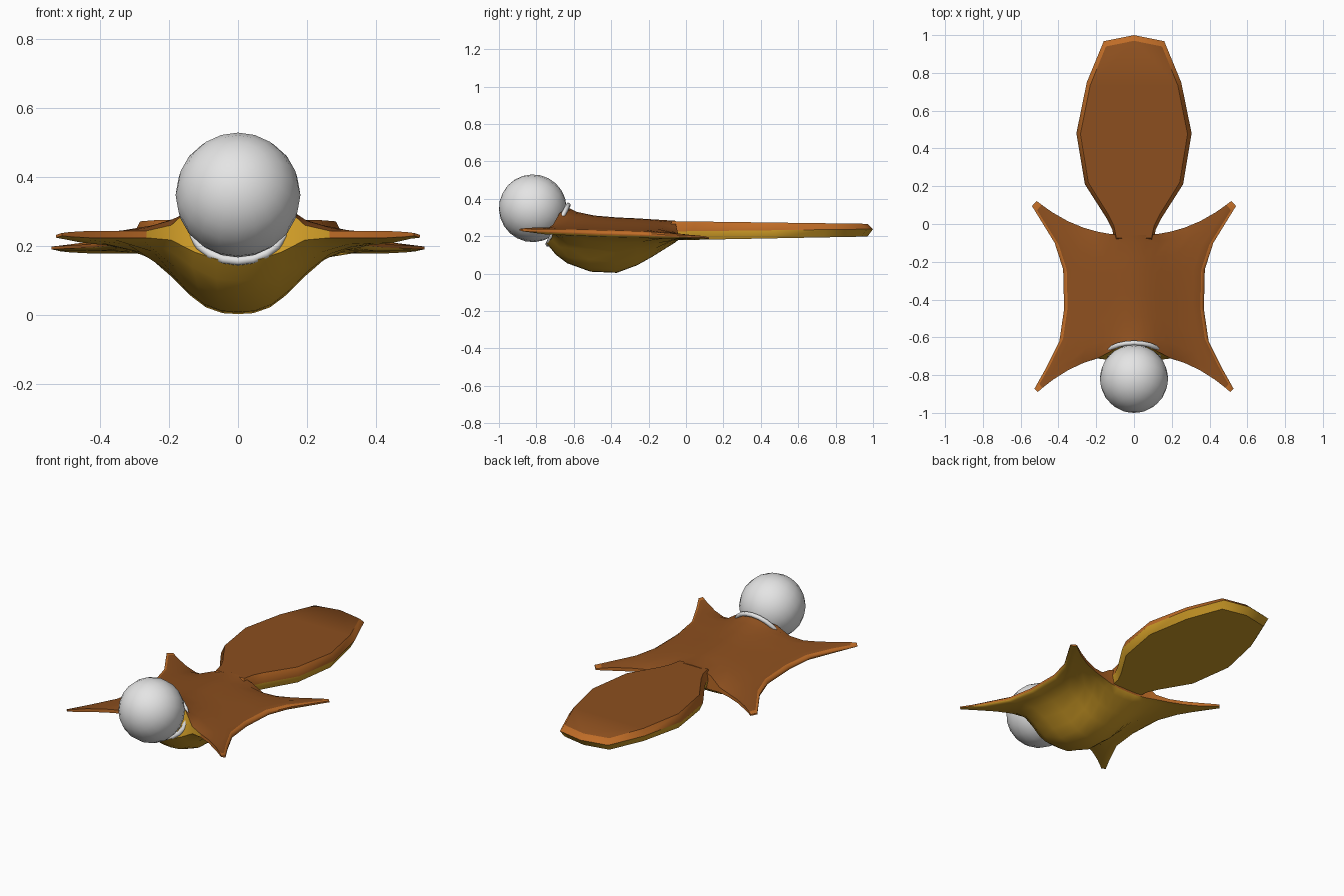
import bpy, bmesh, math

if "Cube" in bpy.data.objects:
    bpy.data.objects.remove(bpy.data.objects["Cube"])


def material(name, col):
    m = bpy.data.materials.new(name)
    m.diffuse_color = (*col, 1)
    m.use_nodes = True
    m.node_tree.nodes["Principled BSDF"].inputs["Base Color"].default_value = m.diffuse_color
    return m


BROWN = material("back brown", (0.26, 0.077, 0.013))
OCHRE = material("belly ochre", (0.62, 0.33, 0.02))
RIM = material("rim orange", (0.52, 0.15, 0.02))
GREY = material("light grey", (0.78, 0.78, 0.78))


def smooth(ob, angle):
    bpy.ops.object.select_all(action='DESELECT')
    ob.select_set(True)
    bpy.context.view_layer.objects.active = ob
    bpy.ops.object.shade_smooth_by_angle(angle=math.radians(angle))


def finish(bm, name, angle=40):
    bmesh.ops.remove_doubles(bm, verts=bm.verts, dist=0.0005)
    bmesh.ops.recalc_face_normals(bm, faces=bm.faces)
    me = bpy.data.meshes.new(name)
    bm.to_mesh(me)
    bm.free()
    for m in (BROWN, OCHRE, RIM):
        me.materials.append(m)
    ob = bpy.data.objects.new(name, me)
    bpy.context.collection.objects.link(ob)
    smooth(ob, angle)


# Gliding body: curved rows from the spine out to the membrane edge
# (edge x, edge y, spine y, spine top z, belly z)
ROWS = [(0.51, -0.89, -0.69, 0.355, 0.16), (0.527, -0.872, -0.655, 0.345, 0.10),
        (0.47, -0.77, -0.61, 0.33, 0.055), (0.395, -0.62, -0.50, 0.31, 0.01),
        (0.37, -0.45, -0.37, 0.30, 0.004), (0.375, -0.24, -0.26, 0.295, 0.045),
        (0.42, -0.10, -0.18, 0.29, 0.09), (0.54, 0.095, -0.10, 0.285, 0.14),
        (0.515, 0.122, -0.06, 0.283, 0.165)]
HALF = [0.12, 0.25, 0.38, 0.52, 0.68, 0.84, 0.95, 1.0]
US = [-u for u in reversed(HALF)] + [0.0] + HALF
LEAN = [0.055, 0.04, 0.025, 0.01, 0, 0, 0, 0, 0]            # neck opening leans back
WIDE = [0.165, 0.19, 0.21, 0.22, 0.22, 0.22, 0.21, 0.19, 0.16]   # torso half width
LAST = len(ROWS) - 1


def body_point(i, u, side):
    ex, ey, cy, top, bot = ROWS[i]
    x = u * ex
    edge = 0.235 - 0.045 * i / LAST
    h = 0.010 if i in (0, 1, LAST - 1, LAST) else 0.014
    h = 0.004 if abs(u) == 1 else 0.007 if abs(u) > 0.9 and h < 0.012 else h
    y = cy + (ey - cy) * abs(u) ** 2.3 + side * LEAN[i] * math.exp(-(x / 0.13) ** 4)
    power = 4 if i in (0, LAST) else 2
    if side > 0:
        z = edge + h + (top - edge - h) * math.exp(-abs(x / WIDE[i]) ** power)
    else:
        z = edge - h - (edge - h - bot) * math.exp(-abs(x / WIDE[i] * 1.06) ** (power / 2 + 1.8))
    return x, y, z


bm = bmesh.new()
sheets = {s: [[bm.verts.new(body_point(i, u, s)) for u in US] for i in range(len(ROWS))]
          for s in (1, -1)}
n = len(US)
for s, g in sheets.items():
    for i in range(LAST):
        for j in range(n - 1):
            f = bm.faces.new((g[i][j], g[i][j + 1], g[i + 1][j + 1], g[i + 1][j]))
            outer = j in (0, n - 2)
            f.material_index = (2 if outer else 0) if s > 0 else 1


def border(g):
    return (g[0][:] + [r[-1] for r in g[1:-1]] + g[-1][::-1]
            + [r[0] for r in reversed(g[1:-1])])


# Membrane rim, ochre where it closes the neck
a, b = border(sheets[1]), border(sheets[-1])
for k in range(len(a)):
    m = (k + 1) % len(a)
    neck = a[k].co.y < -0.5 and max(abs(a[k].co.x), abs(a[m].co.x)) < 0.3
    bm.faces.new((a[k], a[m], b[m], b[k])).material_index = 1 if neck else 2
finish(bm, "body", 60)

# Flat paddle tail: three stacked outlines with bevelled rim
SIDE = [(0.10, -0.10), (0.115, -0.03), (0.145, 0.03), (0.26, 0.21),
        (0.305, 0.48), (0.25, 0.75), (0.16, 0.968)]
OUT = SIDE + [(0.0, 1.0)] + [(-x, y) for x, y in reversed(SIDE)]


def tail_ring(bm, sx, sy, z0, z1):
    return [bm.verts.new((x * sx, 0.4 + (y - 0.4) * sy, z0 + (z1 - z0) * (y + 0.1) / 1.1))
            for x, y in OUT]


bm = bmesh.new()
low = tail_ring(bm, 0.93, 0.95, 0.178, 0.198)
mid = tail_ring(bm, 1, 1, 0.225, 0.238)
top = tail_ring(bm, 0.93, 0.95, 0.280, 0.266)
for p, q, idx in ((low, mid, 1), (mid, top, 2)):
    for k in range(len(OUT)):
        m = (k + 1) % len(OUT)
        bm.faces.new((p[k], p[m], q[m], q[k])).material_index = idx
bm.faces.new(top).material_index = 0
bm.faces.new(low).material_index = 1
finish(bm, "tail", 50)

# Round head
bpy.ops.mesh.primitive_uv_sphere_add(segments=20, ring_count=12, radius=0.181,
                                     location=(0, -0.819, 0.349), rotation=(1.09, 0, 0))
head = bpy.context.object
head.name = "head"
head.data.materials.append(GREY)
smooth(head, 60)

# Collar ring around the neck, wider than tall
bpy.ops.mesh.primitive_torus_add(major_radius=0.118, minor_radius=0.013, major_segments=20,
                                 minor_segments=8, location=(0, -0.684, 0.262),
                                 rotation=(1.09, 0, 0))
collar = bpy.context.object
collar.name = "collar"
collar.scale = (1.14, 1, 1)
collar.data.materials.append(GREY)
smooth(collar, 60)
